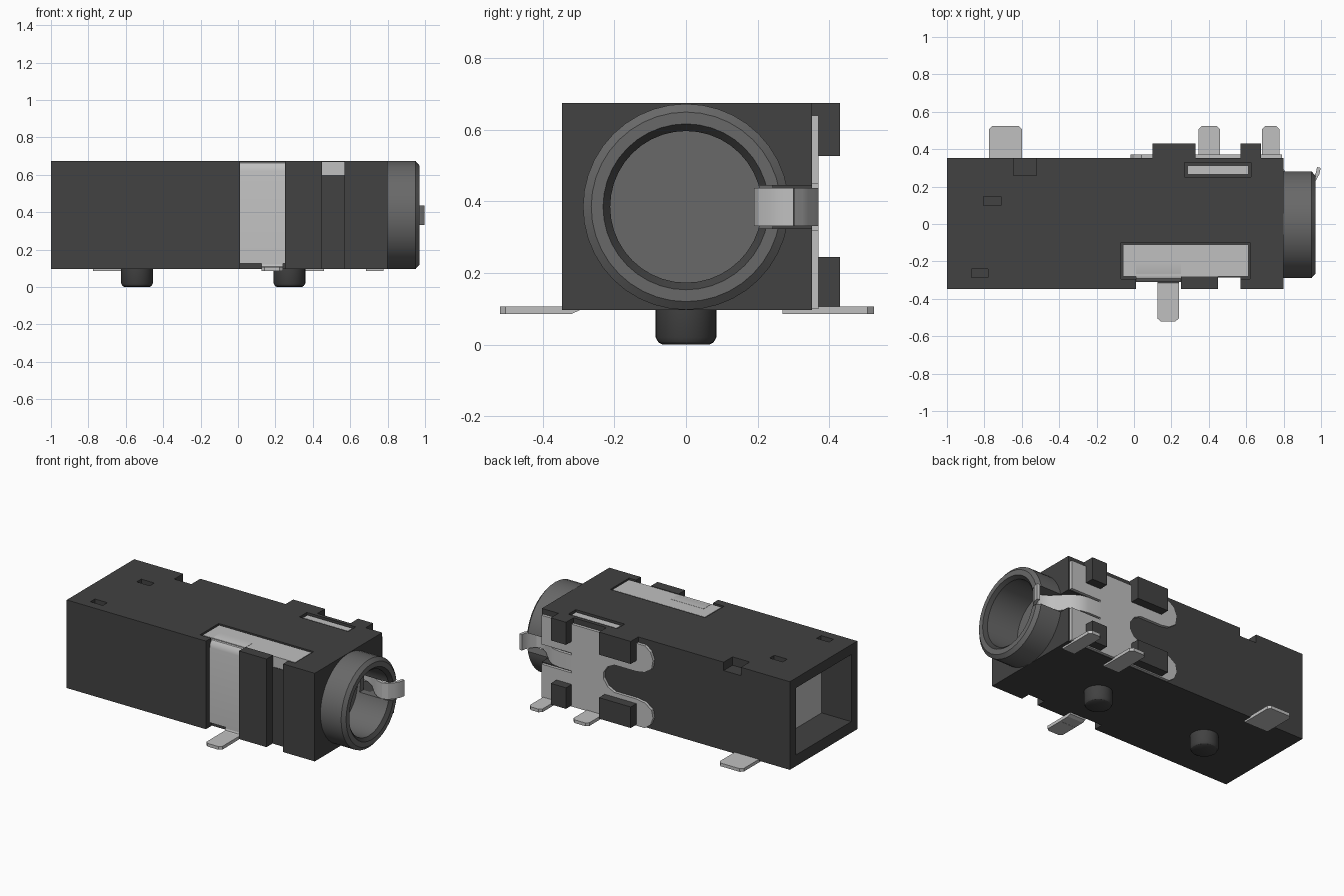
import bpy, bmesh, math
from mathutils import Vector

if "Cube" in bpy.data.objects:
    bpy.data.objects.remove(bpy.data.objects["Cube"], do_unlink=True)


def material(name, v):
    m = bpy.data.materials.new(name)
    m.use_nodes = True
    m.diffuse_color = (v, v, v, 1)
    m.node_tree.nodes["Principled BSDF"].inputs["Base Color"].default_value = (v, v, v, 1)
    return m


DARK = material("dark plastic", 0.054)
GREY = material("grey plastic", 0.14)
METAL = material("tinned metal", 0.53)


def finish(name, bm, *mats):
    bmesh.ops.recalc_face_normals(bm, faces=bm.faces)
    me = bpy.data.meshes.new(name)
    bm.to_mesh(me)
    bm.free()
    ob = bpy.data.objects.new(name, me)
    bpy.context.collection.objects.link(ob)
    for m in mats:
        me.materials.append(m)
    return ob


def box(name, x, y, z, mat):
    return prism(name, [(x[0], y[0]), (x[1], y[0]), (x[1], y[1]), (x[0], y[1])], "z", *z, mat)


def prism(name, pts, axis, lo, hi, mat):
    """Extrude a 2D outline along an axis."""
    place = {"x": lambda a, b, c: (c, a, b),
             "y": lambda a, b, c: (a, c, b),
             "z": lambda a, b, c: (a, b, c)}[axis]
    bm = bmesh.new()
    f = bm.faces.new([bm.verts.new(place(a, b, lo)) for a, b in pts])
    ext = bmesh.ops.extrude_face_region(bm, geom=[f])
    vs = [v for v in ext["geom"] if isinstance(v, bmesh.types.BMVert)]
    bmesh.ops.translate(bm, verts=vs, vec=place(0, 0, hi - lo))
    return finish(name, bm, mat)


def ribbon(name, path, axis, lo, hi, t=0.02):
    """Bent sheet metal following a 2D path."""
    p = [Vector(q) for q in path]
    left, right = [], []
    for i, q in enumerate(p):
        d = (p[min(i + 1, len(p) - 1)] - p[max(i - 1, 0)]).normalized()
        n = Vector((-d.y, d.x)) * t / 2
        left.append(tuple(q + n))
        right.append(tuple(q - n))
    return prism(name, left + right[::-1], axis, lo, hi, METAL)


def lathe(name, profile, mats, axis, centre, n=40):
    """Revolve (along, radius) points around x or z."""
    bm = bmesh.new()
    rings = []
    for a, r in profile:
        ring = []
        for k in range(n if r > 0 else 1):
            u = 2 * math.pi * k / n
            c, s = r * math.cos(u), r * math.sin(u)
            co = Vector((a, c, s)) if axis == "x" else Vector((c, s, a))
            ring.append(bm.verts.new(co + Vector(centre)))
        rings.append(ring)
    for A, B in zip(rings, rings[1:]):
        for k in range(n):
            quad = [A[k % len(A)], A[(k + 1) % len(A)], B[(k + 1) % len(B)], B[k % len(B)]]
            bm.faces.new(list(dict.fromkeys(quad)))
    return finish(name, bm, *mats)


def cut(ob, cutters):
    for c in cutters:
        m = ob.modifiers.new("cut", "BOOLEAN")
        m.operation, m.solver, m.object = "DIFFERENCE", "EXACT", c
    dg = bpy.context.evaluated_depsgraph_get()
    dg.update()
    me = bpy.data.meshes.new_from_object(ob.evaluated_get(dg))
    ob.modifiers.clear()
    ob.data = me
    for c in cutters:
        bpy.data.objects.remove(c, do_unlink=True)


def smooth(ob):
    bpy.ops.object.select_all(action="DESELECT")
    ob.select_set(True)
    bpy.context.view_layer.objects.active = ob
    bpy.ops.object.shade_smooth_by_angle(angle=math.radians(30))


# Housing with its recesses, pockets, rear cavity and clip slot
TOP, BOT, CZ = 0.675, 0.097, 0.385
housing = box("housing", (-1, 0.8), (-0.347, 0.352), (BOT, TOP), DARK)
recesses = [
    ((0.01, 0.57), (-0.5, -0.285), (0, 1)),
    ((-0.07, 0.62), (-0.295, -0.1), (0.6, 1)),
    ((0.27, 0.625), (0.25, 0.328), (0.6, 1)),
    ((-0.645, -0.52), (0.26, 0.5), (0.62, 1)),
    ((-0.805, -0.71), (0.1, 0.147), (0.635, 1)),
    ((-0.87, -0.78), (-0.287, -0.24), (0.635, 1)),
    ((-1.5, -0.78), (-0.285, 0.29), (0.17, 0.61)),
    ((0.58, 1.5), (0.2, 0.5), (0.325, 0.445)),
]
cutters = [box("cutter", *r, DARK) for r in recesses]
cutters.append(lathe("bore_cutter", [(0.7, 0), (0.7, 0.249), (1, 0.249), (1, 0)],
                     [DARK], "x", (0, 0, CZ)))
cut(housing, cutters)

# Grey front wall and grey left half of the mouth end
bm = bmesh.new()
bm.from_mesh(housing.data)
bmesh.ops.bisect_plane(bm, geom=bm.verts[:] + bm.edges[:] + bm.faces[:],
                       plane_co=(0, 0, 0), plane_no=(0, 1, 0))
bm.normal_update()
for f in bm.faces:
    c = f.calc_center_median()
    front = f.normal.y < -0.9 and c.y < -0.34
    end = f.normal.x > 0.9 and c.x > 0.79 and c.y > 0
    f.material_index = 1 if front or end else 0
bm.to_mesh(housing.data)
bm.free()
housing.data.materials.clear()
for m in (DARK, GREY):
    housing.data.materials.append(m)

# Barrel with blind bore and slot for the clip
barrel = lathe("barrel", [(0.72, 0), (0.72, 0.212), (0.95, 0.212), (0.97, 0.232), (0.97, 0.265),
                          (0.95, 0.288), (0.79, 0.288), (0.79, 0.25), (0.7, 0.25), (0.7, 0)],
               [GREY, DARK], "x", (0, 0, CZ))
cut(barrel, [box("slot_cutter", (0.74, 1.2), (0.19, 0.5), (0.325, 0.445), GREY)])
for p in barrel.data.polygons:
    r = math.hypot(p.center.y, p.center.z - CZ)
    chamfer = 0.951 < p.center.x < 0.969 and 0.21 < r < 0.235 and 0.3 < p.normal.x < 0.95
    p.material_index = 1 if chamfer else 0
smooth(barrel)

# Locating pegs
for x, side in ((-0.54, "rear"), (0.275, "front")):
    smooth(lathe(side + "_peg", [(0, 0), (0, 0.066), (0.006, 0.077), (0.02, 0.085),
                                 (0.11, 0.085), (0.11, 0)], [DARK], "z", (x, 0, 0), 32))

# Retaining blocks on the back wall and rib on the front wall
for x, n in (((0.1, 0.33), "wide"), ((0.57, 0.68), "narrow")):
    box(n + "_upper_block", x, (0.33, 0.43), (0.527, TOP), DARK)
    box(n + "_lower_block", x, (0.33, 0.43), (0.107, 0.245), DARK)
box("front_rib", (0.25, 0.45), (-0.347, -0.28), (BOT, TOP), DARK)

# Side contact plate: two rounded fingers one way, two square arms the other
plate = [(0.79, 0.1), (0.79, 0.32), (0.57, 0.32), (0.57, 0.45), (0.79, 0.45), (0.79, 0.64),
         (0.04, 0.64), (0, 0.61), (-0.02, 0.56), (-0.01, 0.5), (0.04, 0.465), (0.1, 0.455),
         (0.26, 0.455), (0.31, 0.43), (0.34, 0.385), (0.34, 0.345), (0.31, 0.3), (0.26, 0.275),
         (0.1, 0.275), (0.04, 0.265), (-0.01, 0.23), (-0.02, 0.18), (0, 0.13), (0.04, 0.1)]
prism("side_contact_plate", plate, "y", 0.345, 0.371, METAL)

# Spring clip through the barrel slot
smooth(ribbon("spring_clip", [(0.54, 0.36), (0.66, 0.36), (0.71, 0.35), (0.76, 0.318),
                              (0.84, 0.235), (0.88, 0.207), (0.91, 0.2), (0.94, 0.21),
                              (0.965, 0.24), (0.982, 0.27), (0.988, 0.302)],
              "z", 0.332, 0.437))

# Solder tabs along the back edge
for n, a, b, y in (("rear", -0.775, -0.6, 0.3), ("middle", 0.345, 0.46, 0.27),
                   ("mouth", 0.685, 0.778, 0.27)):
    c = 0.018
    prism(n + "_solder_tab", [(a, y), (b, y), (b, 0.525 - c), (b - c, 0.525),
                              (a + c, 0.525), (a, 0.525 - c)], "z", 0.085, 0.106, METAL)

# Front contact: strip over the top edge, tab at the foot
smooth(ribbon("front_contact_strip", [(-0.3, 0.127), (-0.3, 0.62), (-0.296, 0.64), (-0.285, 0.655),
                                      (-0.265, 0.662), (-0.2, 0.662)], "x", 0.012, 0.25))
ribbon("front_contact_foot", [(-0.3, 0.15), (-0.3, 0.118), (-0.306, 0.102), (-0.32, 0.096),
                              (-0.4, 0.096)], "x", 0.125, 0.24)
prism("front_solder_tab", [(0.125, -0.39), (0.125, -0.505), (0.143, -0.52), (0.222, -0.52),
                           (0.24, -0.505), (0.24, -0.39)], "z", 0.085, 0.106, METAL)

# Metal seen in the top windows
box("top_contact", (-0.06, 0.612), (-0.282, -0.11), (0.59, 0.671), METAL)
box("top_slot_contact", (0.285, 0.612), (0.265, 0.313), (0.59, 0.668), METAL)

# Metal inside the rear cavity
box("cavity_end_plate", (-0.785, -0.775), (-0.285, 0.29), (0.17, 0.61), METAL)
box("cavity_side_contact", (-0.985, -0.78), (0.27, 0.292), (0.17, 0.57), METAL)
